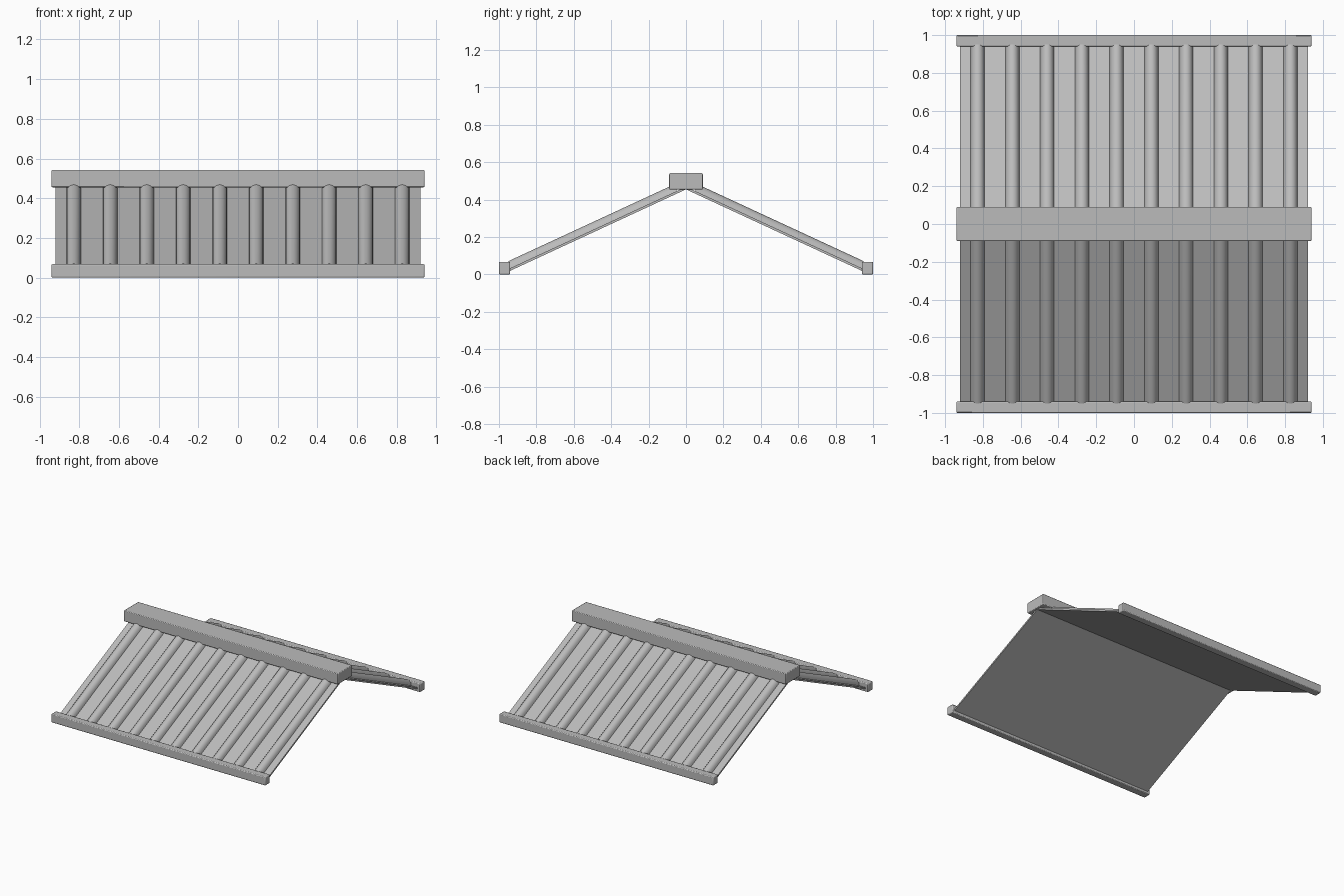
import bpy, bmesh, math
from mathutils import Vector

if "Cube" in bpy.data.objects:
    bpy.data.objects.remove(bpy.data.objects["Cube"])

grey = bpy.data.materials.new("grey")
grey.diffuse_color = (0.5, 0.5, 0.5, 1)
grey.use_nodes = True
grey.node_tree.nodes["Principled BSDF"].inputs["Base Color"].default_value = grey.diffuse_color


def prism(name, profile, offset, angle=40):
    """Sweep a closed 3D profile along an offset vector."""
    bm = bmesh.new()
    face = bm.faces.new([bm.verts.new(p) for p in profile])
    geo = bmesh.ops.extrude_face_region(bm, geom=[face])["geom"]
    bmesh.ops.translate(bm, vec=Vector(offset),
                        verts=[g for g in geo if isinstance(g, bmesh.types.BMVert)])
    bmesh.ops.recalc_face_normals(bm, faces=bm.faces)
    me = bpy.data.meshes.new(name)
    bm.to_mesh(me)
    bm.free()
    me.materials.append(grey)
    ob = bpy.data.objects.new(name, me)
    bpy.context.collection.objects.link(ob)
    bpy.ops.object.select_all(action='DESELECT')
    ob.select_set(True)
    bpy.context.view_layer.objects.active = ob
    bpy.ops.object.shade_smooth_by_angle(angle=math.radians(angle))
    return ob


def beam(name, y0, y1, z0, z1, bevel):
    """Long horizontal beam with slightly eased edges."""
    x = 0.94
    ob = prism(name, [(-x, y0, z0), (-x, y1, z0), (-x, y1, z1), (-x, y0, z1)], (2 * x, 0, 0), 50)
    mod = ob.modifiers.new("eased_edges", 'BEVEL')
    mod.width = bevel
    mod.segments = 2


def under(y):
    """Height of the roof underside at distance y from the ridge."""
    return 0.455 - 0.463 * y


# Ridge and eave beams
beam("ridge_beam", -0.09, 0.09, 0.455, 0.542, 0.005)
beam("front_eave_beam", -1.0, -0.94, 0.0, 0.068, 0.006)
beam("back_eave_beam", 0.94, 1.0, 0.0, 0.068, 0.006)

for side, label in ((-1, "front"), (1, "back")):
    # Thin sloping roof panel
    t = 0.014
    prism(label + "_roof_panel",
          [(-0.92, 0, under(0)), (-0.92, side * 0.96, under(0.96)),
           (-0.92, side * 0.96, under(0.96) + t), (-0.92, 0, under(0) + t)],
          (1.84, 0, 0))
    # Rounded ribs running from ridge to eave
    y0, y1 = 0.05, 0.95
    for i in range(10):
        cx = -0.828 + i * 0.184
        outline = [(cx + 0.038 * math.cos(a), side * y0, under(y0) + 0.008 + 0.048 * math.sin(a))
                   for a in (math.pi * k / 6 for k in range(7))]
        prism(f"{label}_rib_{i + 1}", outline, (0, side * (y1 - y0), under(y1) - under(y0)))
